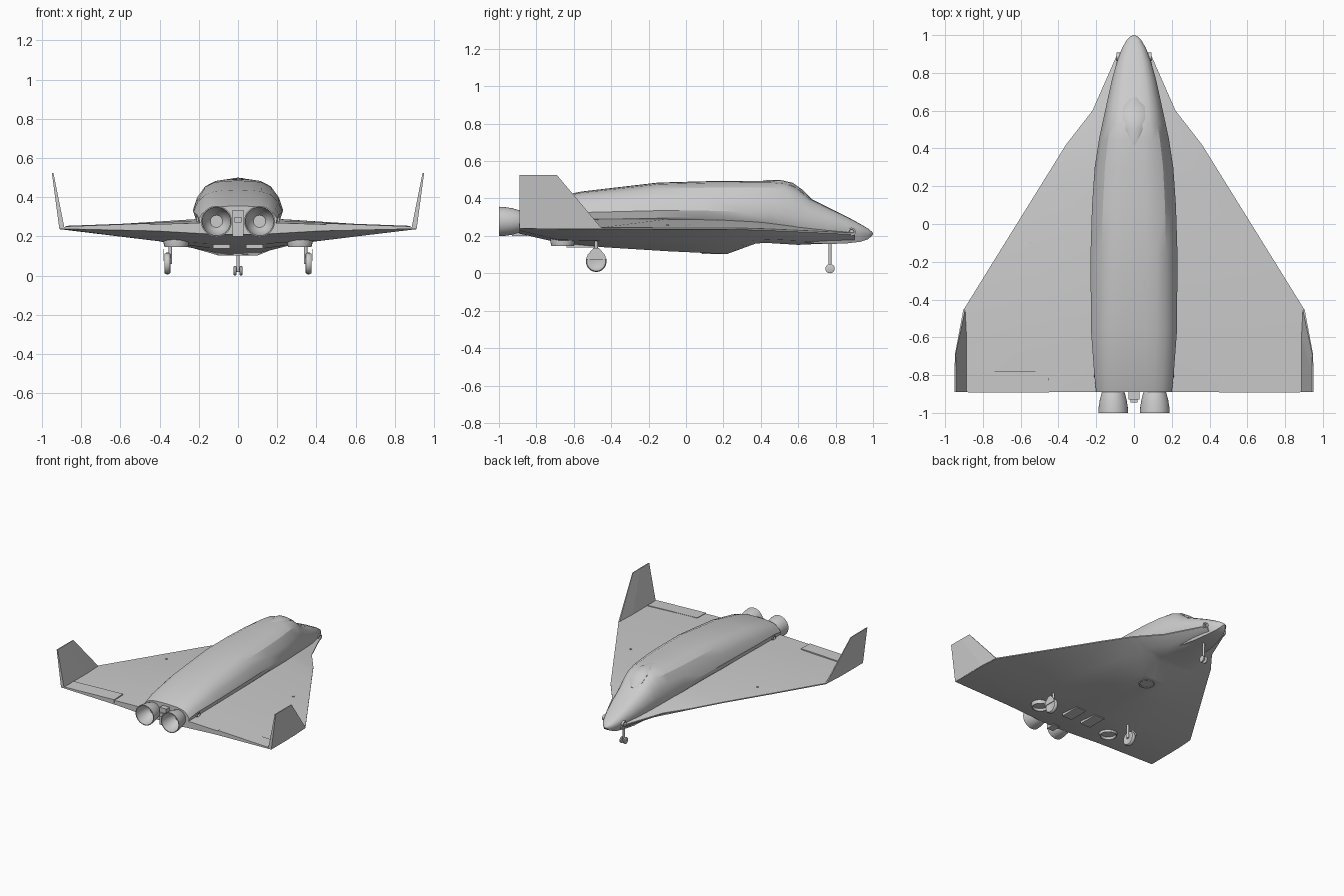
import bpy, bmesh, math
from mathutils import Vector

hull = bpy.data.materials.new("hull grey")
hull.diffuse_color = (0.6, 0.6, 0.6, 1)


def finish(name, bm, angle=None):
    bmesh.ops.recalc_face_normals(bm, faces=bm.faces[:])
    me = bpy.data.meshes.new(name)
    bm.to_mesh(me)
    bm.free()
    ob = bpy.data.objects.new(name, me)
    bpy.context.collection.objects.link(ob)
    me.materials.append(hull)
    if angle:
        bpy.ops.object.select_all(action='DESELECT')
        ob.select_set(True)
        bpy.context.view_layer.objects.active = ob
        bpy.ops.object.shade_smooth_by_angle(angle=math.radians(angle))
    return ob


def skin(bm, rings, caps=True):
    loops = [[bm.verts.new(p) for p in r] for r in rings]
    n = len(loops[0])
    for a, b in zip(loops, loops[1:]):
        for i in range(n):
            j = (i + 1) % n
            bm.faces.new((a[i], a[j], b[j], b[i]))
    if caps:
        bm.faces.new(loops[0])
        bm.faces.new(loops[-1])


def symmetric(half, y):
    pts = half + [(-x, z) for x, z in reversed(half[1:-1])]
    return [(x, y, z) for x, z in pts]


def box(name, lo, hi):
    bm = bmesh.new()
    (a, b, c), (d, e, f) = lo, hi
    skin(bm, [[(a, b, z), (d, b, z), (d, e, z), (a, e, z)] for z in (c, f)])
    return finish(name, bm)


def lathe(name, centre, axis, profile, n=24, caps=True):
    # profile: (distance along axis, radius)
    bm = bmesh.new()
    q = Vector((0, 0, 1)).rotation_difference(Vector(axis))
    rings = []
    for d, r in profile:
        rings.append([Vector(centre) + q @ Vector((r * math.cos(t), r * math.sin(t), d))
                      for t in (2 * math.pi * i / n for i in range(n))])
    skin(bm, rings, caps)
    return finish(name, bm, 35)


# fuselage: y, half width, top, shoulder and bottom heights
bm = bmesh.new()
rings = []
for y, w, zt, zm, zb in [(-.89, .20, .355, .29, .21), (-.8, .21, .385, .31, .22),
                         (-.56, .228, .437, .325, .24), (-.15, .23, .485, .335, .24),
                         (.1, .222, .492, .335, .24), (.3, .208, .494, .33, .22),
                         (.45, .185, .495, .325, .20), (.53, .168, .488, .315, .185),
                         (.59, .155, .462, .31, .17), (.66, .14, .402, .295, .162),
                         (.76, .118, .352, .272, .156), (.86, .09, .303, .247, .160),
                         (.93, .064, .265, .229, .168), (.975, .038, .238, .218, .183),
                         (.995, .016, .221, .213, .202), (1, .003, .212, .21, .208)]:
    h = zt - zm
    rings.append(symmetric([(0, zt), (.28 * w, zt - .015 * h), (.52 * w, zt - .06 * h),
                            (.74 * w, zt - .22 * h), (.91 * w, zt - .58 * h), (w, zm),
                            (.95 * w, zm - .4 * (zm - zb)), (.7 * w, zb), (0, zb)], y))
skin(bm, rings)
finish("fuselage", bm, 28)

# delta wing and belly: y, edge x, edge z, root top, chine x z, keel x z
bm = bmesh.new()
rings = []
for y, w, ze, zr, xc, zc, xk, zk in [
        (.9, .088, .215, .225, .06, .178, .03, .166),
        (.6, .22, .23, .26, .14, .175, .07, .152),
        (.42, .36, .238, .28, .22, .182, .09, .163),
        (.37, .391, .24, .283, .24, .182, .10, .158),
        (.22, .484, .243, .288, .29, .18, .10, .103),
        (-.1, .683, .243, .29, .36, .178, .12, .118),
        (-.45, .9, .245, .288, .40, .175, .14, .14),
        (-.68, .91, .245, .28, .42, .178, .14, .163),
        (-.89, .912, .247, .268, .42, .228, .14, .212)]:
    rings.append(symmetric([(0, zr), (.55 * xc, zr), (w, ze), (w, ze - .008),
                            (xc, zc), (xk, zk), (0, zk)], y))
skin(bm, rings)
finish("delta_wing", bm, 20)

# canopy blister
bm = bmesh.new()
rings = []
for y, w, z in [(.42, .02, .497), (.5, .05, .5), (.57, .06, .484), (.62, .058, .449), (.67, .02, .4)]:
    rings.append(symmetric([(0, z), (.7 * w, z - .004), (w, z - .014), (w, z - .05), (0, z - .05)], y))
skin(bm, rings)
finish("canopy", bm, 30)

# nose gear leg and axle
lathe("nose_leg", (0, .77, .03), (0, 0, 1), [(0, .008), (.14, .008)], 12)
lathe("nose_axle", (-.024, .77, .025), (1, 0, 0), [(0, .006), (.048, .006)], 12)

# engine mount between the bells
box("engine_mount", (-.028, -.93, .20), (.028, -.85, .335))
box("mount_block", (-.018, -.945, .27), (.018, -.92, .30))

# centre lift nozzle under the belly
lathe("centre_lift_nozzle", (0, .14, .102), (0, 0, 1),
      [(0.03, .045), (.004, .05), (0, .055), (.03, .06), (.06, .06)])

for s, side in ((1, "right"), (-1, "left")):
    # canted winglet
    bm = bmesh.new()
    skin(bm, [[(s * x, y, z) for x, y in pts] for z, pts in (
        (.24, [(.885, -.89), (.912, -.89), (.912, -.6), (.903, -.45), (.893, -.45), (.885, -.6)]),
        (.525, [(.942, -.89), (.95, -.89), (.95, -.78), (.948, -.69), (.944, -.69), (.942, -.78)]))])
    finish(side + "_winglet", bm)
    # elevon skin panel
    bm = bmesh.new()
    skin(bm, [[(s * .45, y, .266 + d), (s * .88, y, .25 + d),
               (s * .88, y, .24), (s * .45, y, .24)]
              for y, d in ((-.892, .001), (-.78, .004))])
    finish(side + "_elevon", bm)
    # hollow engine bell
    lathe(side + "_engine_bell", (s * .11, -.86, .277), (0, -1, 0),
          [(0, .045), (.03, .06), (.07, .071), (.11, .077), (.14, .079), (.14, .073),
           (.1, .068), (.05, .05), (.02, .022), (.03, .018)], 32)
    # rear lift nozzle, hollow below
    lathe(side + "_lift_nozzle", (s * .315, -.66, .147), (0, 0, 1),
          [(.02, .05), (.003, .055), (0, .06), (.02, .065), (.06, .065)])
    # belly vent box
    box(side + "_vent_box", (s * .085 - .043, -.64, .138), (s * .085 + .043, -.48, .2))
    # main gear wheel, leg, and door
    lathe(side + "_main_wheel", (s * .36 - .016, -.48, .062), (1, 0, 0),
          [(.004, .03), (0, .04), (.002, .05), (.01, .055), (.022, .055),
           (.03, .05), (.032, .04), (.028, .03)])
    lathe(side + "_main_leg", (s * .345, -.48, .06), (0, 0, 1), [(0, .009), (.13, .009)], 12)
    bm = bmesh.new()
    skin(bm, [[(x, y, z) for y, z in ((-.535, .075), (-.425, .075), (-.435, .1),
                                      (-.465, .135), (-.495, .135), (-.525, .1))]
              for x in (s * .379, s * .383)])
    finish(side + "_gear_door", bm)
    # twin nose wheels
    lathe(side + "_nose_wheel", (s * .015 - .008, .77, .025), (1, 0, 0),
          [(0, .018), (.003, .025), (.013, .025), (.016, .018)])
    # thruster pods at the nose and the tail
    lathe(side + "_nose_thruster", (s * .06, .885, .222), (s, 0, 0),
          [(0, .022), (.033, .022), (.033, .014), (.02, .012)], 16)
    lathe(side + "_tail_thruster", (s * .17, -.79, .285), (s, 0, 0),
          [(0, .02), (.043, .02), (.043, .013), (.03, .011)], 16)
    # small wing-top port
    lathe(side + "_wing_port", (s * .55, -.1, .245), (0, 0, 1), [(0, .008), (.016, .008)], 12)
